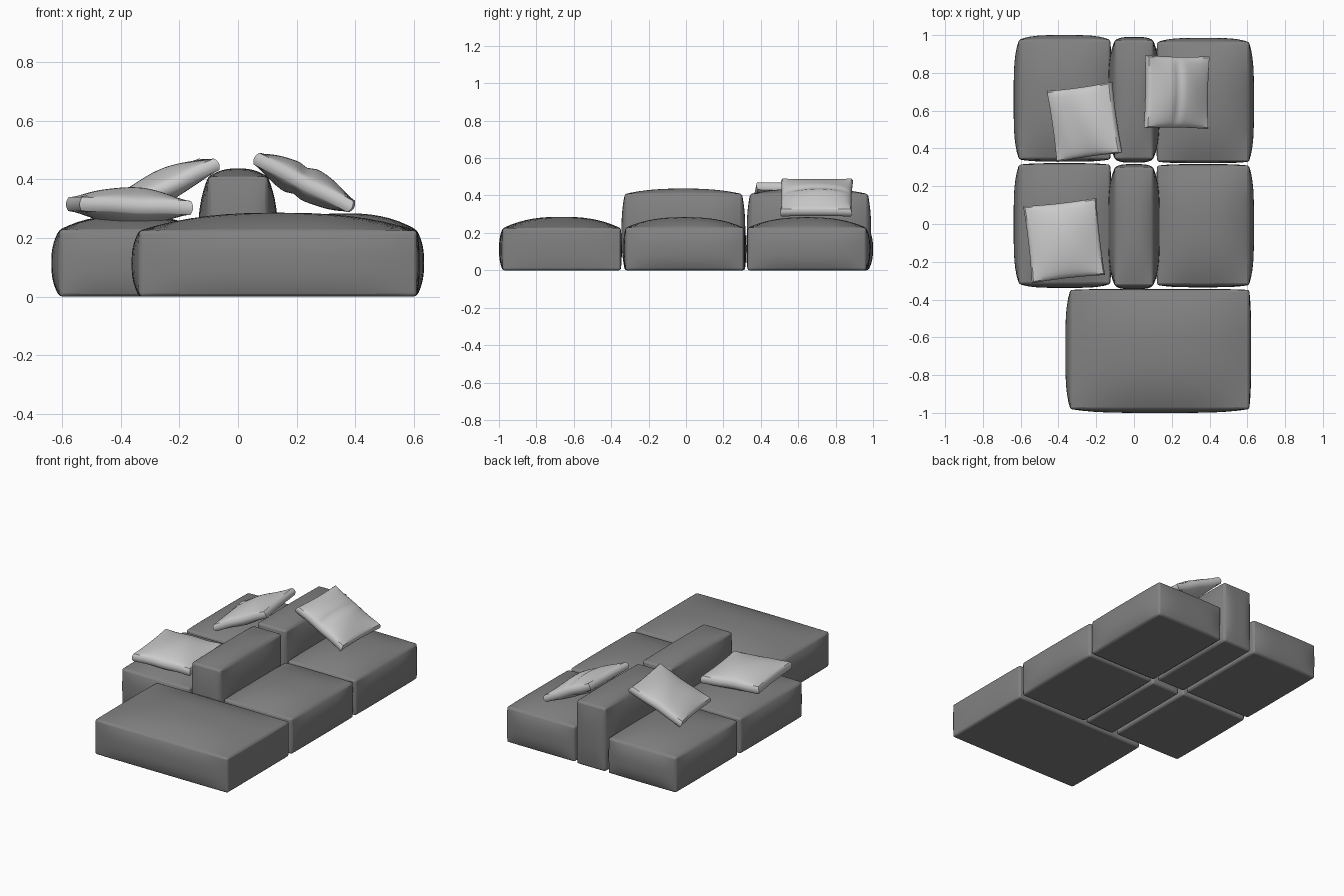
import bpy, bmesh, math
from mathutils import Matrix, Vector

if "Cube" in bpy.data.objects:
    bpy.data.objects.remove(bpy.data.objects["Cube"])


def grey(name, value):
    mat = bpy.data.materials.new(name)
    mat.diffuse_color = (value, value, value, 1)
    mat.use_nodes = True
    mat.node_tree.nodes["Principled BSDF"].inputs["Base Color"].default_value = mat.diffuse_color
    return mat


DARK = grey("dark_fabric", 0.22)
LIGHT = grey("light_fabric", 0.62)


def soft_box(name, shape, mat, cuts=15, bevel=0.01):
    """Gridded cube whose (u, v, w) coordinates in -1..1 are mapped by shape()."""
    bm = bmesh.new()
    bmesh.ops.create_cube(bm, size=2)
    bmesh.ops.subdivide_edges(bm, edges=bm.edges[:], cuts=cuts, use_grid_fill=True)
    for v in bm.verts:
        v.co = shape(*v.co)
    bmesh.ops.recalc_face_normals(bm, faces=bm.faces[:])
    me = bpy.data.meshes.new(name)
    bm.to_mesh(me)
    bm.free()
    me.materials.append(mat)
    ob = bpy.data.objects.new(name, me)
    bpy.context.collection.objects.link(ob)
    if bevel:
        mod = ob.modifiers.new("soft_edges", 'BEVEL')
        mod.width = bevel
        mod.segments = 2
        mod.limit_method = 'ANGLE'
        mod.angle_limit = math.radians(28)
    bpy.ops.object.select_all(action='DESELECT')
    ob.select_set(True)
    bpy.context.view_layer.objects.active = ob
    bpy.ops.object.shade_smooth_by_angle(angle=math.radians(40))
    return ob


def dome(a, p=2.5):
    return max(0.0, 1 - abs(a) ** p)


def block(name, xs, ys, edge, top, bulge):
    """Upholstered block: outer bounds, edge height, crown height, bulge (-x, +x, -y, +y)."""
    x0, x1 = xs[0] + bulge[0], xs[1] - bulge[1]
    y0, y1 = ys[0] + bulge[2], ys[1] - bulge[3]

    def shape(u, v, w):
        x = x0 + (x1 - x0) * (u + 1) / 2
        y = y0 + (y1 - y0) * (v + 1) / 2
        z = edge * (w + 1) / 2
        x += u * (bulge[1] if u > 0 else bulge[0]) * dome(v, 4) * dome(w)
        y += v * (bulge[3] if v > 0 else bulge[2]) * dome(u, 4) * dome(w)
        z += (top - edge) * dome(u) * dome(v) * max(0, w)
        return Vector((x, y, z))
    return soft_box(name, shape, DARK)


def pillow(name, loc, size, tilt, yaw, edge, crown, fold=0.0):
    """Throw pillow with a rounded border, slightly pinched sides and a soft crown."""
    m = (Matrix.Translation(loc) @ Matrix.Rotation(math.radians(yaw), 4, 'Z')
         @ Matrix.Rotation(math.radians(tilt), 4, 'Y'))

    def shape(u, v, w):
        x = size[0] / 2 * u * (1 - 0.03 * dome(v, 2)) + 0.008 * u * (dome(w, 2) - 1)
        y = size[1] / 2 * v * (1 - 0.03 * dome(u, 2)) + 0.008 * v * (dome(w, 2) - 1)
        puff = dome(u, 2) * dome(v, 2) ** 0.7
        groove = fold * math.exp(-((u + 0.08) / 0.12) ** 2) * dome(v, 6)
        ripple = 0.002 * math.sin(5 * u + 2 * v) * dome(u, 2)
        z = w * (edge + crown * puff - groove) + ripple
        return m @ Vector((x, y, z))
    return soft_box(name, shape, LIGHT, cuts=23, bevel=0)


# Seat blocks on both sides of the central backrest
block("seat_left_back", (-0.637, -0.118), (0.33, 1.0), 0.228, 0.278, (0.028, 0.008, 0.012, 0.025))
block("seat_left_front", (-0.637, -0.118), (-0.338, 0.322), 0.228, 0.275, (0.028, 0.008, 0.02, 0.008))
block("seat_right_back", (0.115, 0.635), (0.322, 0.985), 0.228, 0.284, (0.008, 0.026, 0.008, 0.022))
block("seat_right_front", (0.115, 0.635), (-0.335, 0.317), 0.228, 0.284, (0.008, 0.026, 0.012, 0.008))

# Chaise block across the front
block("chaise", (-0.363, 0.62), (-1.0, -0.343), 0.225, 0.286, (0.026, 0.01, 0.02, 0.006))

# Central backrest blocks
for label, ys in (("front", (-0.345, 0.317)), ("back", (0.325, 0.99))):
    block("backrest_" + label, (-0.136, 0.136), ys, 0.408, 0.437, (0.034, 0.034, 0.018, 0.018))

# Throw pillows: one lying flat, two leaning against the backrest
pillow("pillow_flat", (-0.370, -0.088, 0.309), (0.39, 0.41), 2, 6.5, 0.024, 0.04)
pillow("pillow_left", (-0.262, 0.54, 0.374), (0.38, 0.38), -25, 8, 0.022, 0.032)
pillow("pillow_right", (0.226, 0.698, 0.389), (0.375, 0.385), 27, -1, 0.022, 0.038, 0.01)
